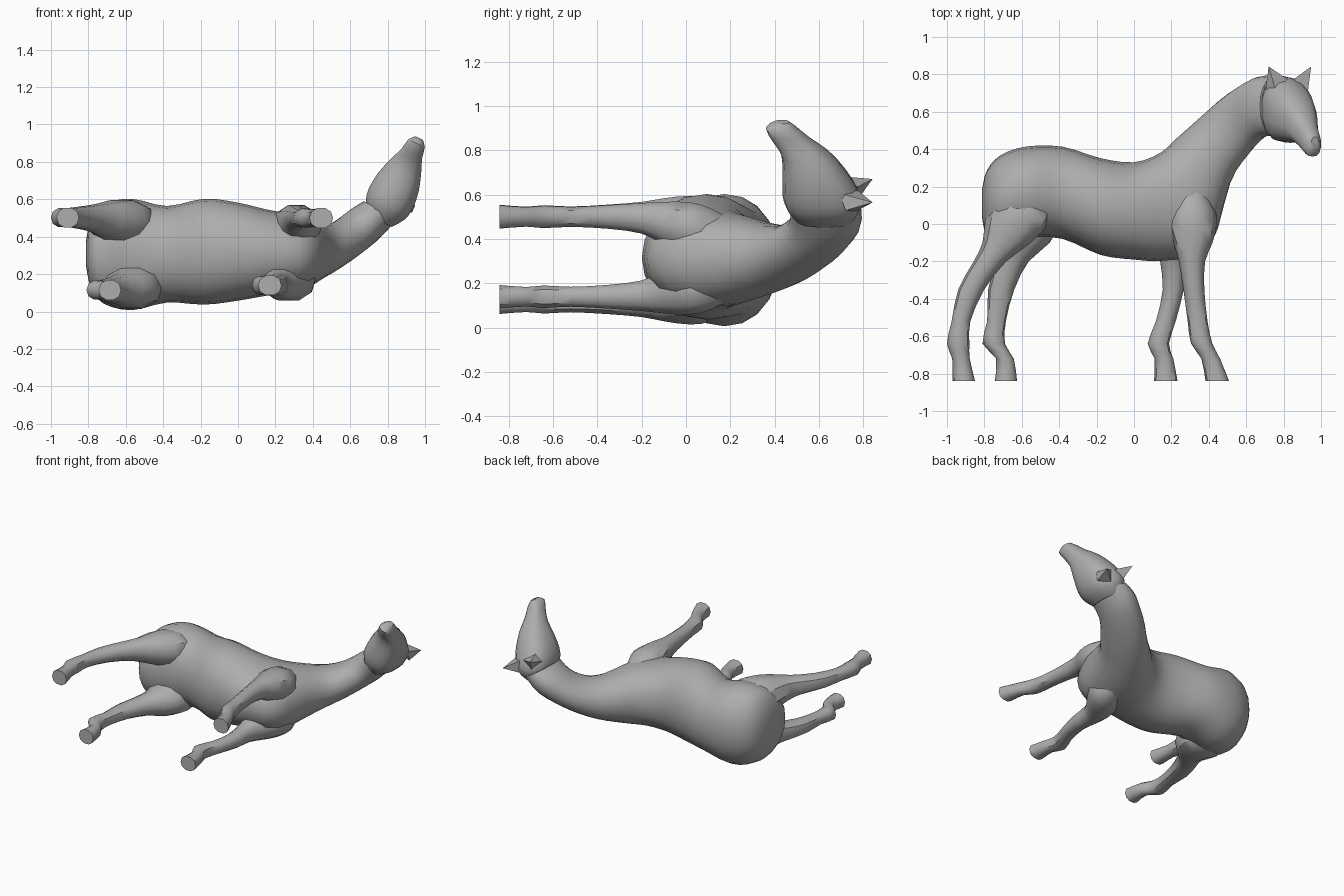
import bpy, bmesh, math
from mathutils import Vector

if "Cube" in bpy.data.objects:
    bpy.data.objects.remove(bpy.data.objects["Cube"])

coat = bpy.data.materials.new("grey coat")
coat.diffuse_color = (0.42, 0.42, 0.42, 1)
coat.use_nodes = True
coat.node_tree.nodes["Principled BSDF"].inputs["Base Color"].default_value = coat.diffuse_color


def catmull(a, b, c, d, t):
    return [0.5 * (2*q + (r-p)*t + (2*p-5*q+4*r-s)*t*t + (3*q-p-3*r+s)*t**3)
            for p, q, r, s in zip(a, b, c, d)]


def finish(name, bm):
    bmesh.ops.recalc_face_normals(bm, faces=bm.faces)
    me = bpy.data.meshes.new(name)
    bm.to_mesh(me)
    bm.free()
    me.materials.append(coat)
    ob = bpy.data.objects.new(name, me)
    bpy.context.collection.objects.link(ob)
    bpy.context.view_layer.objects.active = ob
    ob.select_set(True)
    bpy.ops.object.shade_smooth_by_angle(angle=math.radians(40))
    ob.select_set(False)


def loft(name, rings, sides, steps, power=1):
    """Ring: one edge (ax, ay), opposite edge (bx, by), centre z, half width, yaw."""
    n = len(rings)
    path = [catmull(rings[max(i-1, 0)], rings[i], rings[i+1], rings[min(i+2, n-1)], k / steps)
            for i in range(n - 1) for k in range(steps)] + [rings[-1]]
    bm = bmesh.new()
    loops = []
    for ax, ay, bx, by, z, hw, yaw in path:
        c = Vector(((ax+bx)/2, (ay+by)/2, z))
        u = Vector(((ax-bx)/2, (ay-by)/2, 0))
        s = Vector((-math.sin(math.radians(yaw)), 0, math.cos(math.radians(yaw)))) * hw
        loop = []
        for j in range(sides):
            ca, sa = (f(2 * math.pi * j / sides) for f in (math.cos, math.sin))
            ca, sa = (math.copysign(abs(v) ** power, v) for v in (ca, sa))
            loop.append(bm.verts.new(c + u*ca + s*sa))
        loops.append(loop)
    for p, q in zip(loops, loops[1:]):
        for j in range(sides):
            k = (j + 1) % sides
            bm.faces.new((p[j], p[k], q[k], q[j]))
    bm.faces.new(loops[0])
    bm.faces.new(loops[-1])
    finish(name, bm)


# Trunk and neck, from rump to poll
loft("trunk_and_neck", [
    (-.812, .19, -.812, .03, .31, .07, 0),
    (-.785, .29, -.79, -.06, .31, .18, 0),
    (-.71, .37, -.73, -.09, .308, .265, 0),
    (-.57, .415, -.57, -.07, .305, .298, 0),
    (-.38, .413, -.38, -.08, .306, .258, 0),
    (-.18, .352, -.18, -.165, .32, .283, 0),
    (.0, .33, .0, -.19, .32, .262, 0),
    (.14, .38, .17, -.195, .315, .23, 0),
    (.23, .46, .4, -.13, .31, .205, 0),
    (.36, .575, .515, .22, .32, .145, 0),
    (.5, .695, .6, .36, .37, .115, 15),
    (.66, .785, .68, .46, .46, .11, 40),
    (.76, .79, .76, .47, .54, .10, 60)], sides=20, steps=3, power=.93)

# Head: (distance forward, top, bottom, half width) along its turned axis
YAW = 65
fx, fz = math.cos(math.radians(YAW)), math.sin(math.radians(YAW))
hx, hz = .815, .60
head = [(-.13, .75, .50, .07), (-.07, .785, .455, .115), (0, .785, .435, .132),
        (.1, .73, .435, .122), (.2, .65, .43, .09), (.27, .565, .39, .062),
        (.33, .50, .36, .05), (.362, .465, .40, .022)]
loft("head", [(hx + f*fx, t, hx + f*fx, b, hz + f*fz, w, YAW) for f, t, b, w in head],
     sides=14, steps=2, power=.8)

# Ears: short flared pyramids mirrored about the head
for side, label in ((1, "upper"), (-1, "lower")):
    bm = bmesh.new()
    base = []
    for lat, y, f in ((.02, .775, .03), (.09, .69, .05), (.125, .72, -.02),
                      (.05, .765, -.06), (.125, .842, .02)):
        base.append(bm.verts.new((hx + .01 - side*lat*fz + f*fx, y, hz + side*lat*fx + f*fz)))
    tip = base.pop()
    for j in range(4):
        bm.faces.new((base[j], base[(j+1) % 4], tip))
    bm.faces.new(base)
    finish(label + "_ear", bm)

# Legs: shared heights and thickness, one bent centre line for each leg
HEIGHTS = (.27, .12, .02, -.1, -.2, -.35, -.52, -.64, -.72, -.84)
WIDTHS = (.04, .115, .125, .10, .072, .056, .047, .053, .046, .055)
HIND = (.05, .15, .175, .13, .087, .07, .05, .06, .047, .06)
FRONT = (.04, .105, .135, .105, .07, .056, .053, .057, .05, .063)


def leg(name, depths, centres, z_hip, z_foot):
    rings = []
    for y, w, d, x in zip(HEIGHTS, WIDTHS, depths, centres):
        t = max(-.2, min(1, (.12 - y) / .35))
        rings.append((x - d, y, x + d, y, z_hip + (z_foot - z_hip) * t, w, 0))
    loft(name, rings, sides=10, steps=2, power=.9)


leg("upper_hind_leg", HIND,
    (-.6, -.60, -.62, -.68, -.77, -.87, -.925, -.94, -.925, -.91), .465, .502)
leg("lower_hind_leg", HIND,
    (-.58, -.58, -.575, -.58, -.65, -.71, -.735, -.75, -.69, -.685), .142, .115)
leg("upper_front_leg", FRONT,
    (.30, .31, .31, .315, .31, .32, .34, .362, .41, .445), .425, .50)
leg("lower_front_leg", FRONT,
    (.30, .30, .28, .235, .21, .21, .17, .13, .16, .17), .195, .14)
